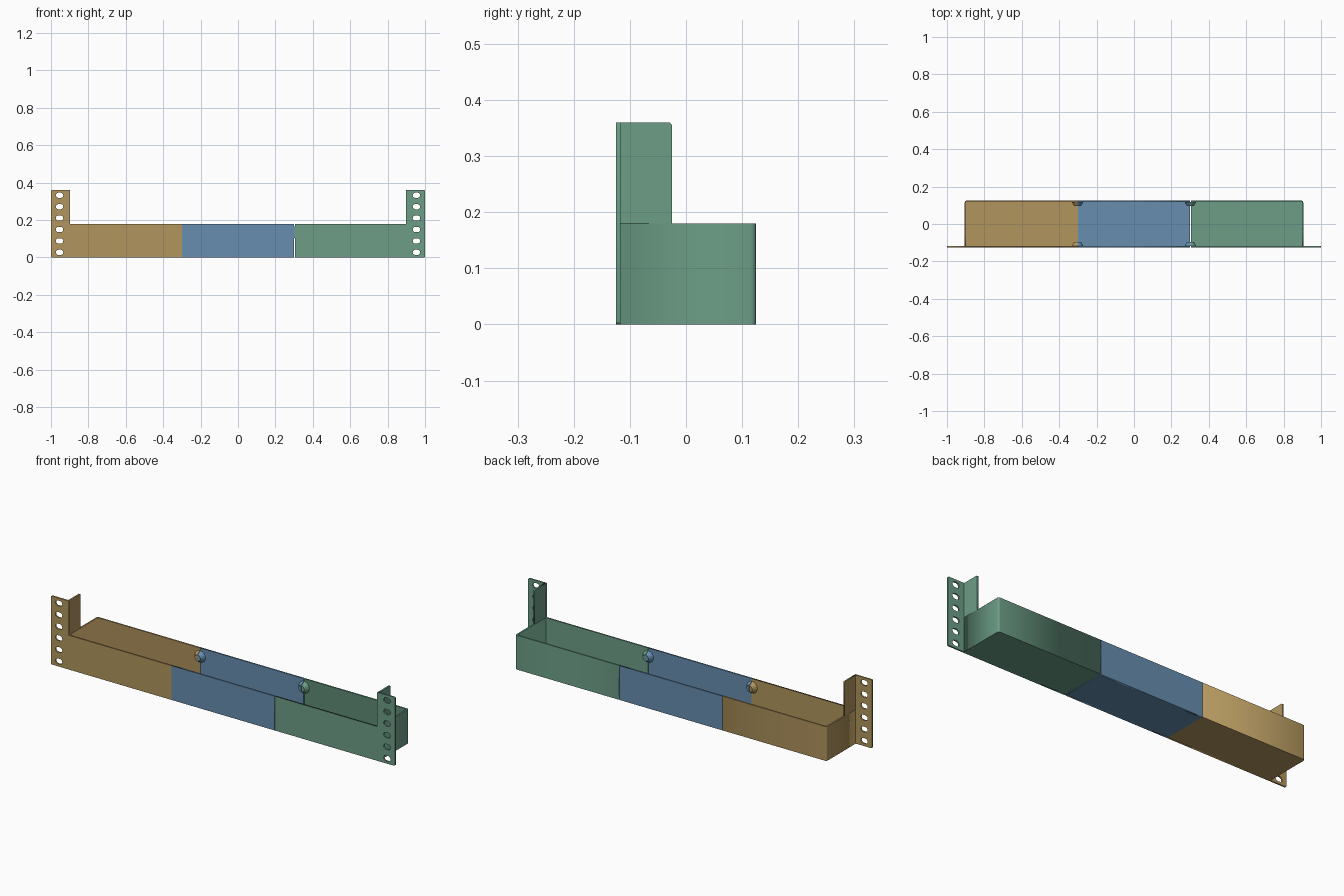
import bpy, bmesh, math
from mathutils import Matrix, Vector

cube = bpy.data.objects.get("Cube")
if cube:
    bpy.data.objects.remove(cube, do_unlink=True)


def material(name, rgb):
    m = bpy.data.materials.new(name)
    m.use_nodes = True
    m.diffuse_color = (*rgb, 1)
    m.node_tree.nodes["Principled BSDF"].inputs["Base Color"].default_value = (*rgb, 1)
    return m


GOLD = material("gold", (0.44, 0.30, 0.11))
BLUE = material("steel blue", (0.135, 0.27, 0.43))
GREEN = material("sage green", (0.15, 0.34, 0.24))

X, D = 0.905, 0.125          # tray half width and half depth
T, H, TOP = 0.008, 0.18, 0.36  # sheet thickness, tray height, ear height
SEAM = 0.302

# Columns are where a flat outline's u, v and thickness directions go
FACING_Y = Matrix(((1, 0, 0), (0, 0, -1), (0, 1, 0)))
FACING_X = Matrix(((0, 0, 1), (1, 0, 0), (0, 1, 0)))
FACING_Z = Matrix.Identity(3)


def finish(name, bm, mat):
    bmesh.ops.remove_doubles(bm, verts=bm.verts, dist=1e-5)
    bmesh.ops.recalc_face_normals(bm, faces=bm.faces)
    mesh = bpy.data.meshes.new(name)
    bm.to_mesh(mesh)
    bm.free()
    mesh.materials.clear()
    mesh.materials.append(mat)
    for p in mesh.polygons:
        p.material_index = 0
    ob = bpy.data.objects.new(name, mesh)
    bpy.context.collection.objects.link(ob)
    return ob


def sheet(name, loops, facing, start, thick, mat):
    """Flat sheet from an outline followed by hole outlines."""
    cu = bpy.data.curves.new(name, 'CURVE')
    cu.dimensions, cu.fill_mode, cu.extrude = '2D', 'BOTH', thick / 2
    for loop in loops:
        sp = cu.splines.new('POLY')
        sp.points.add(len(loop) - 1)
        for p, (u, v) in zip(sp.points, loop):
            p.co = (u, v, 0, 1)
        sp.use_cyclic_u = True
    tmp = bpy.data.objects.new(name, cu)
    bpy.context.collection.objects.link(tmp)
    mesh = tmp.evaluated_get(bpy.context.evaluated_depsgraph_get()).to_mesh()
    bm = bmesh.new()
    bm.from_mesh(mesh)
    bpy.data.objects.remove(tmp, do_unlink=True)
    bpy.data.curves.remove(cu)
    offset = facing @ Vector((0, 0, 1))
    middle = offset * (start + thick / 2) * (1 if sum(offset) > 0 else -1)
    middle = Vector(abs(c) * (1 if start + thick / 2 > 0 else -1) for c in middle)
    bm.transform(Matrix.Translation(middle) @ facing.to_4x4())
    return finish(name, bm, mat)


def rect(u0, u1, v0, v1):
    return [(u0, v0), (u1, v0), (u1, v1), (u0, v1)]


def arc(cx, cy, r, a0, a1, n=6):
    angles = [math.radians(a0 + (a1 - a0) * i / n) for i in range(n + 1)]
    return [(cx + r * math.cos(a), cy + r * math.sin(a)) for a in angles]


def slot(cx, cz, half_w=0.02, r=0.014):
    e = half_w - r
    return arc(cx + e, cz, r, -90, 90) + arc(cx - e, cz, r, 90, 270)


def flip(loop, s):
    return [(s * u, v) for u, v in loop]


# End sections with rack ears
for side, s, mat, x0 in (("right", -1, GOLD, 0.3), ("left", 1, GREEN, 0.304)):
    inner = X - T
    front = [(x0, 0)] + arc(0.994, 0.006, 0.006, -90, 0, 3)
    front += arc(0.994, TOP - 0.006, 0.006, 0, 90, 3)
    front += [(inner, TOP), (inner, H), (x0, H)]
    slots = [slot(0.954, TOP / 2 + (i - 2.5) * 0.061) for i in range(6)]
    sheet(side + "_front_panel", [flip(l, s) for l in [front] + slots],
          FACING_Y, -D, T, mat)

    corner = arc(X - 0.01, D - 0.01, 0.01, 0, 90)
    floor = [(x0, -D + T), (X, -D + T)] + corner + [(x0, D)]
    sheet(side + "_floor", [flip(floor, s)], FACING_Z, 0, T, mat)
    wall = [(X, -D + T)] + corner + [(x0, D), (x0, D - T), (inner, D - T), (inner, -D + T)]
    sheet(side + "_side_and_back_wall", [flip(wall, s)], FACING_Z, T, H - T, mat)

    brace = [(-D + T, H), (-0.025, H)] + arc(-0.031, TOP - 0.006, 0.006, 0, 90, 3)
    brace += [(-D + T, TOP)]
    sheet(side + "_ear_brace", [brace], FACING_X, inner if s > 0 else -X, T, mat)

# Middle section
sheet("middle_front_panel", [rect(-0.3, 0.3, 0, H)], FACING_Y, -D, T, BLUE)
sheet("middle_back_wall", [rect(-0.3, 0.3, 0, H)], FACING_Y, D - T, T, BLUE)
sheet("middle_floor", [rect(-0.3, 0.3, -D + T, D - T)], FACING_Z, 0, T, BLUE)


# Joining bosses: tapered studs on the inner walls, split in two at the seam
def half_boss(name, sx, sy, keep, mat):
    bm = bmesh.new()
    bmesh.ops.create_cone(bm, cap_ends=True, segments=16, radius1=0.031,
                          radius2=0.017, depth=0.022)
    bm.transform(Matrix.Translation((sx * SEAM, sy * (D - T - 0.011), 0.135))
                 @ Matrix.Rotation(math.radians(90 * sy), 4, 'X'))
    cut = bmesh.ops.bisect_plane(bm, geom=bm.verts[:] + bm.edges[:] + bm.faces[:],
                                 plane_co=(sx * SEAM + keep * 0.001, 0, 0),
                                 plane_no=(-keep, 0, 0), clear_outer=True)
    edges = [g for g in cut["geom_cut"] if isinstance(g, bmesh.types.BMEdge)]
    bmesh.ops.edgeloop_fill(bm, edges=edges)
    finish(name, bm, mat)


for side, sx, mat in (("right", -1, GOLD), ("left", 1, GREEN)):
    for place, sy in (("front", -1), ("back", 1)):
        half_boss(f"{side}_{place}_boss_outer", sx, sy, sx, mat)
        half_boss(f"{side}_{place}_boss_inner", sx, sy, -sx, BLUE)
